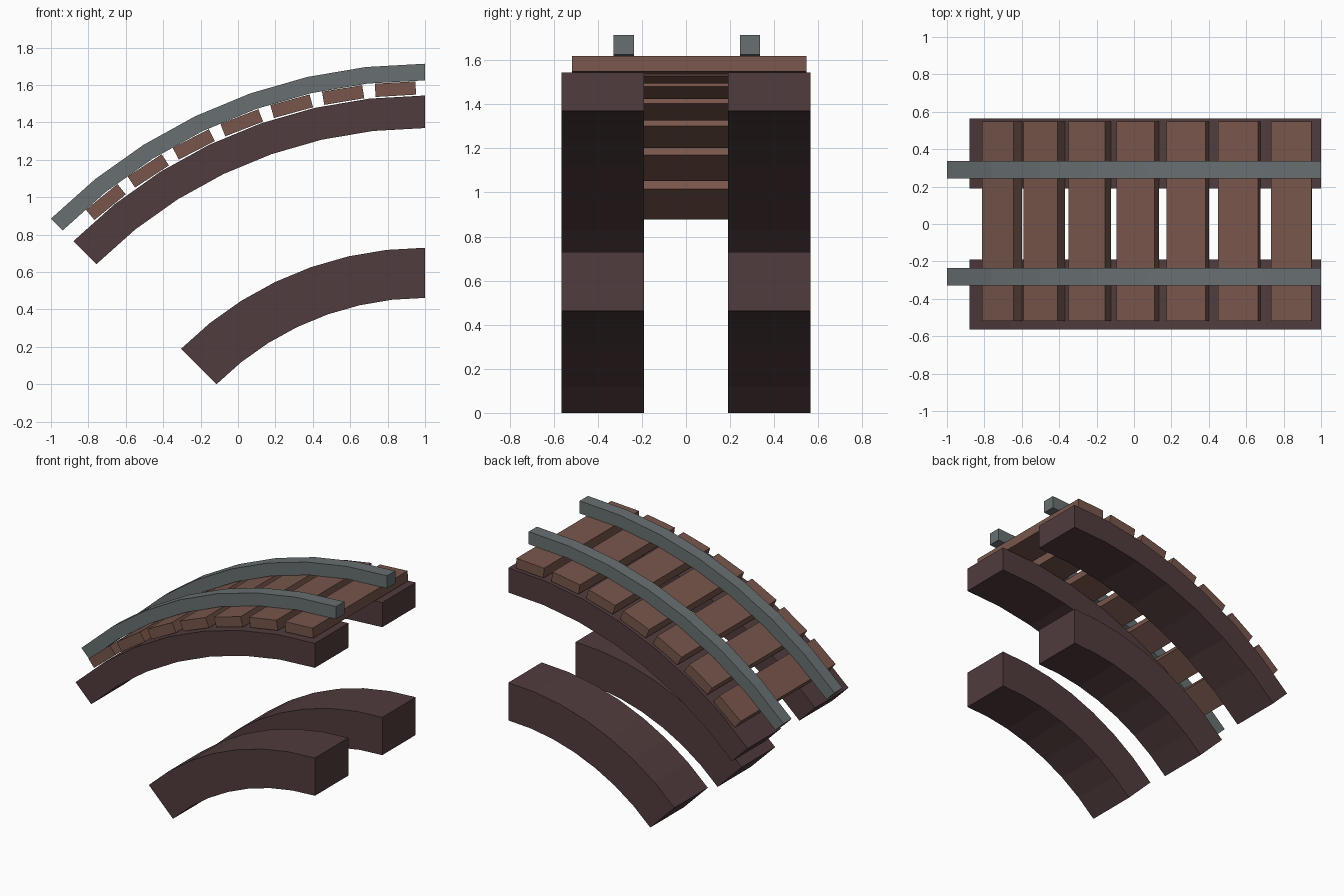
import bpy, bmesh, math
from mathutils import Matrix, Vector

if "Cube" in bpy.data.objects:
    bpy.data.objects.remove(bpy.data.objects["Cube"], do_unlink=True)

CENTRE = Vector((1, 0, -1.115))  # shared centre of all the arcs
SWEEP = math.radians(45)
SEGMENTS = 7


def material(name, rgb):
    lin = [((c / 255 + 0.055) / 1.055) ** 2.4 for c in rgb] + [1]
    m = bpy.data.materials.new(name)
    m.use_nodes = True
    m.diffuse_color = lin
    m.node_tree.nodes["Principled BSDF"].inputs["Base Color"].default_value = lin
    return m


def add_object(name, bm, mat):
    bmesh.ops.recalc_face_normals(bm, faces=bm.faces)
    mesh = bpy.data.meshes.new(name)
    bm.to_mesh(mesh)
    bm.free()
    mesh.materials.append(mat)
    bpy.context.collection.objects.link(bpy.data.objects.new(name, mesh))


def on_arc(radius, angle, y=0):
    return CENTRE + Vector((-radius * math.sin(angle), y, radius * math.cos(angle)))


def curved_bar(name, inner, outer, y0, y1, mat):
    """Rectangular section swept in flat segments along the arc."""
    bm = bmesh.new()
    corners = [(inner, y0), (inner, y1), (outer, y1), (outer, y0)]
    rings = [[bm.verts.new(on_arc(r, SWEEP * i / SEGMENTS, y)) for r, y in corners]
             for i in range(SEGMENTS + 1)]
    for a, b in zip(rings, rings[1:]):
        for k in range(4):
            n = (k + 1) % 4
            bm.faces.new((a[k], a[n], b[n], b[k]))
    bm.faces.new(rings[0])
    bm.faces.new(rings[-1])
    add_object(name, bm, mat)


def tie(name, angle, mat):
    bm = bmesh.new()
    place = (Matrix.Translation(on_arc(2.6975, angle, 0.015))
             @ Matrix.Rotation(-angle, 4, "Y")
             @ Matrix.Diagonal((0.217, 1.065, 0.071, 1)))
    bmesh.ops.create_cube(bm, size=1, matrix=place)
    add_object(name, bm, mat)


steel = material("grey steel", (104, 111, 113))
dark_wood = material("dark wood", (81, 60, 61))
tie_wood = material("brown wood", (120, 86, 76))

# Supporting beams, upper and lower, on both sides
for side, y0, y1 in (("front", -0.565, -0.19), ("back", 0.19, 0.565)):
    curved_bar(side + "_upper_beam", 2.485, 2.659, y0, y1, dark_wood)
    curved_bar(side + "_lower_beam", 1.577, 1.845, y0, y1, dark_wood)

# Rails
for side, y in (("front", -0.282), ("back", 0.29)):
    curved_bar(side + "_rail", 2.74, 2.829, y - 0.046, y + 0.046, steel)

# Cross ties
for i in range(7):
    tie(f"cross_tie_{i + 1}", math.radians(3.36 + 5.98 * i), tie_wood)
